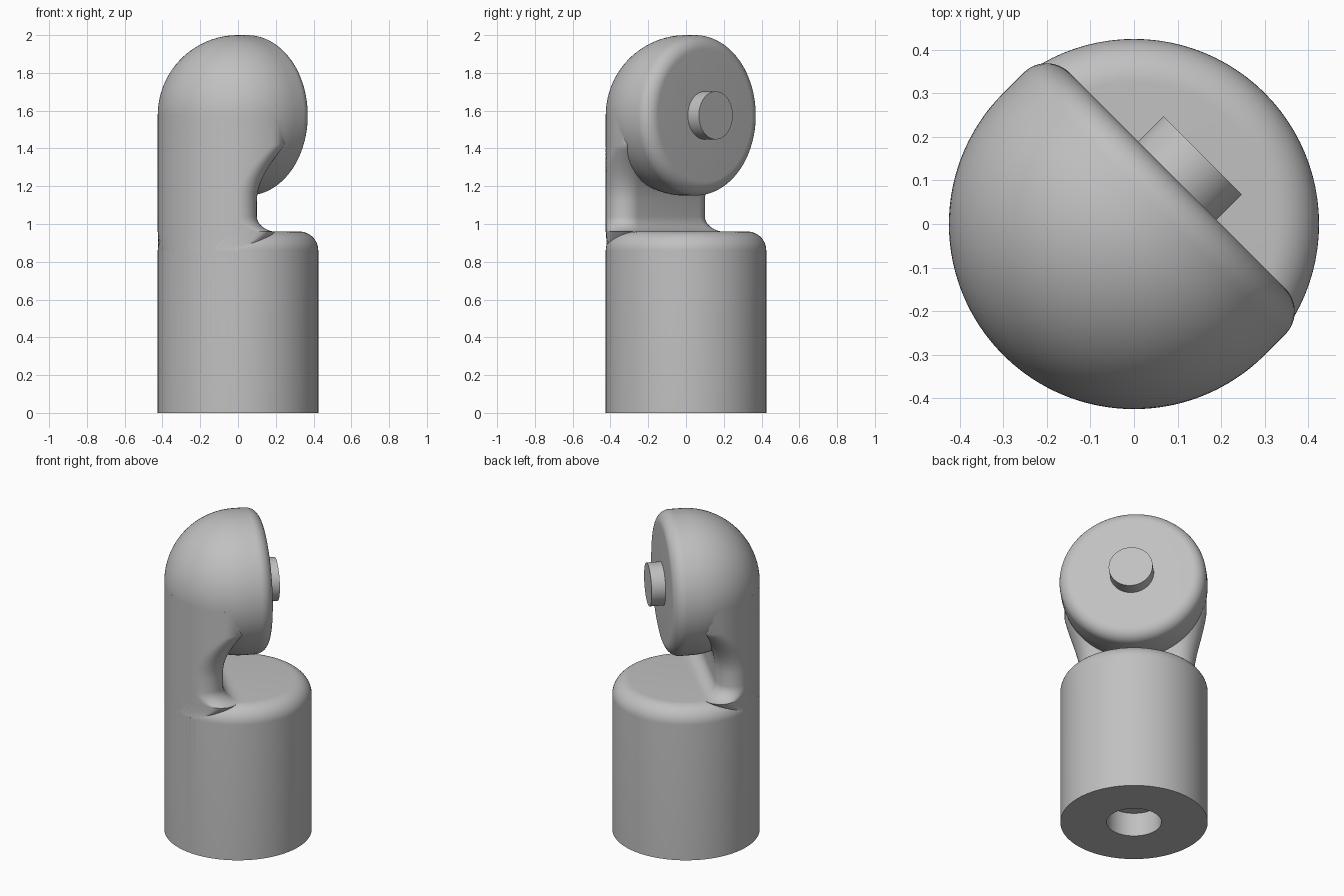
import bpy, bmesh
from math import sin, cos, pi, atan2, sqrt
from mathutils import Matrix

R = 0.425          # shared radius of column and head
ROUND = 0.1        # rounded edge radius
HEAD_Z = R * -1 + 2.0
SIDES = 96
TURN = Matrix.Rotation(pi / 4, 4, 'Z')   # joint face points diagonally
LAY = Matrix.Translation((0, 0, HEAD_Z)) @ Matrix.Rotation(pi / 2, 4, 'Y')

old = bpy.data.objects.get("Cube")
if old:
    bpy.data.objects.remove(old, do_unlink=True)

grey = bpy.data.materials.new("neutral_grey")
grey.use_nodes = True
colour = (0.53, 0.53, 0.53, 1)
grey.diffuse_color = colour
grey.node_tree.nodes["Principled BSDF"].inputs["Base Color"].default_value = colour


def loft(name, rings, matrix=Matrix()):
    """Skin a stack of equal-sized rings and cap both ends."""
    bm = bmesh.new()
    loops = [[bm.verts.new(p) for p in ring] for ring in rings]
    n = len(loops[0])
    for a, b in zip(loops, loops[1:]):
        for i in range(n):
            j = (i + 1) % n
            bm.faces.new((a[i], a[j], b[j], b[i]))
    bm.faces.new(loops[0][::-1])
    bm.faces.new(loops[-1])
    bmesh.ops.recalc_face_normals(bm, faces=bm.faces)
    bm.transform(TURN @ matrix)
    mesh = bpy.data.meshes.new(name)
    bm.to_mesh(mesh)
    bm.free()
    mesh.materials.append(grey)
    obj = bpy.data.objects.new(name, mesh)
    bpy.context.collection.objects.link(obj)
    return obj


def circle(r, z):
    return [(r * cos(2 * pi * i / SIDES), r * sin(2 * pi * i / SIDES), z)
            for i in range(SIDES)]


def lathe(name, profile, matrix=Matrix()):
    return loft(name, [circle(r, z) for r, z in profile], matrix)


def quarter(r, z, size, steps=12):
    """Rounded shoulder, from the side wall up to the flat end."""
    return [(r - size + size * cos(pi / 2 * i / steps),
             z - size + size * sin(pi / 2 * i / steps)) for i in range(steps + 1)]


def segment(flat, z, radius=R, steps=14):
    """Circle cut off at x = flat, with both corners rounded."""
    cx = flat - ROUND
    cy = sqrt((radius - ROUND) ** 2 - cx ** 2)
    a = atan2(cy, cx)
    corner = [a * i / steps for i in range(steps)]
    pts = [(cx + ROUND * cos(t), cy + ROUND * sin(t), z) for t in corner]
    back = [a + (2 * pi - 2 * a) * i / 60 for i in range(61)]
    pts += [(radius * cos(t), radius * sin(t), z) for t in back]
    pts += [(x, -y, z) for x, y, _ in pts[steps - 1::-1]]
    return pts


def combine(target, other, operation):
    mod = target.modifiers.new(operation.lower(), 'BOOLEAN')
    mod.object = other
    mod.operation = operation
    mod.solver = 'EXACT'
    bpy.context.view_layer.objects.active = target
    bpy.ops.object.modifier_apply(modifier=mod.name)
    bpy.data.objects.remove(other, do_unlink=True)


# Base with rounded shoulder
TOP = 0.96
body = lathe("joint_body", [(R, 0)] + quarter(R, TOP, ROUND))

# Neck: starts inside the base, fillets up, then flares into the head
NECK, FILLET = -0.13, 0.08
rings = [segment(NECK, 0.7, R - 0.01), segment(NECK, 0.855, R - 0.005),
         segment(NECK, 0.86)]
for i in range(9):
    t = pi / 2 * i / 8
    rings.append(segment(NECK + FILLET * (1 - sin(t)), TOP + FILLET * (1 - cos(t))))
for i in range(13):
    f = i / 12
    rings.append(segment(NECK + 0.13 * f * f, 1.12 + 0.3 * f))
rings += [segment(0, HEAD_Z), segment(0, HEAD_Z + 0.03, R - 0.03)]
neck = loft("neck", rings)

# Head: half ball behind, short drum with a rounded rim in front
FACE = 0.141
ball = [(R * cos(t), R * sin(t)) for t in
        [-pi / 2 * (1 - i / 32) for i in range(33)]]
ball[0] = (0.003, -R)
head = lathe("head", ball + quarter(R, FACE, 0.075), LAY)

combine(body, neck, 'UNION')
combine(body, head, 'UNION')

# Blind socket in the underside
socket = lathe("socket_cutter", [(0.158, -0.1), (0.158, 0.15)])
socket.hide_render = True
combine(body, socket, 'DIFFERENCE')

# Pin on the joint face
pin = lathe("pin", [(0.127, FACE - 0.02), (0.127, 0.223)], LAY)
combine(body, pin, 'UNION')

bpy.ops.object.select_all(action='DESELECT')
body.select_set(True)
bpy.context.view_layer.objects.active = body
bpy.ops.object.shade_smooth_by_angle(angle=0.6)
